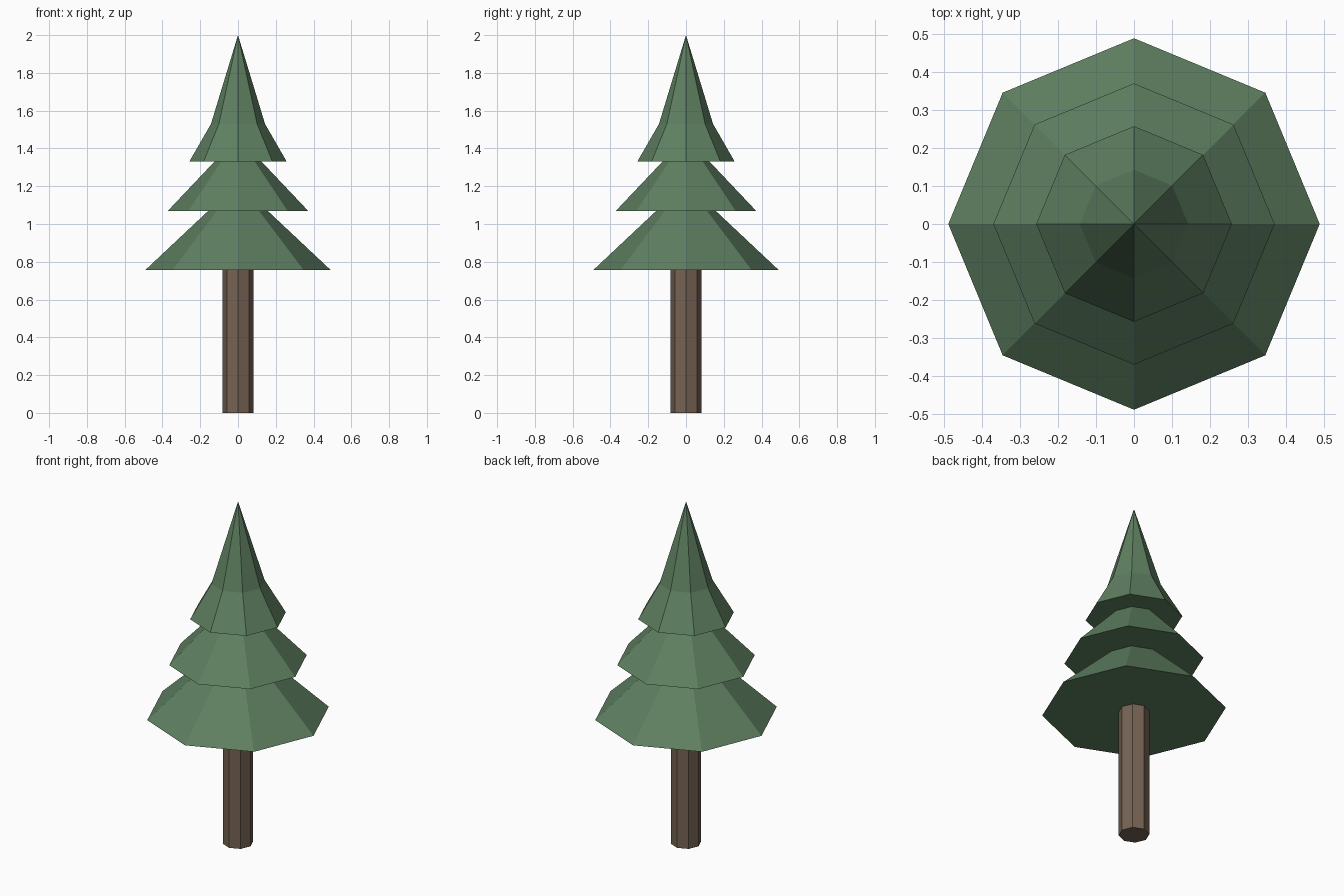
import bpy, bmesh, math

if "Cube" in bpy.data.objects:
    bpy.data.objects.remove(bpy.data.objects["Cube"])

SIDES = 8


def material(name, rgb):
    m = bpy.data.materials.new(name)
    m.diffuse_color = (*rgb, 1.0)
    m.use_nodes = True
    m.node_tree.nodes["Principled BSDF"].inputs["Base Color"].default_value = m.diffuse_color
    return m


def lathe(name, profile, mat):
    """Revolve (radius, z) points into a closed flat-sided solid; radius 0 makes a tip."""
    bm = bmesh.new()
    rings = []
    for r, z in profile:
        if r == 0:
            rings.append([bm.verts.new((0, 0, z))] * SIDES)
        else:
            angles = [2 * math.pi * i / SIDES for i in range(SIDES)]
            rings.append([bm.verts.new((r * math.cos(a), r * math.sin(a), z)) for a in angles])
    for low, high in zip(rings, rings[1:]):
        for i in range(SIDES):
            j = (i + 1) % SIDES
            corners = [low[i], low[j], high[j], high[i]]
            bm.faces.new(list(dict.fromkeys(corners)))
    # Caps
    bm.faces.new(rings[0][::-1])
    if profile[-1][0] > 0:
        bm.faces.new(rings[-1])
    bmesh.ops.recalc_face_normals(bm, faces=bm.faces[:])
    mesh = bpy.data.meshes.new(name)
    bm.to_mesh(mesh)
    bm.free()
    mesh.materials.append(mat)
    obj = bpy.data.objects.new(name, mesh)
    bpy.context.collection.objects.link(obj)
    return obj


bark = material("brown bark", (0.180, 0.125, 0.088))
needles = material("pine green", (0.113, 0.214, 0.119))

# Trunk
lathe("trunk", [(0.082, 0.0), (0.082, 0.76)], bark)

# Three stepped tiers of foliage rising to a point
lathe("foliage", [(0.49, 0.757), (0.157, 1.07), (0.371, 1.07), (0.125, 1.33),
                  (0.258, 1.33), (0.143, 1.53), (0, 2.0)], needles)
